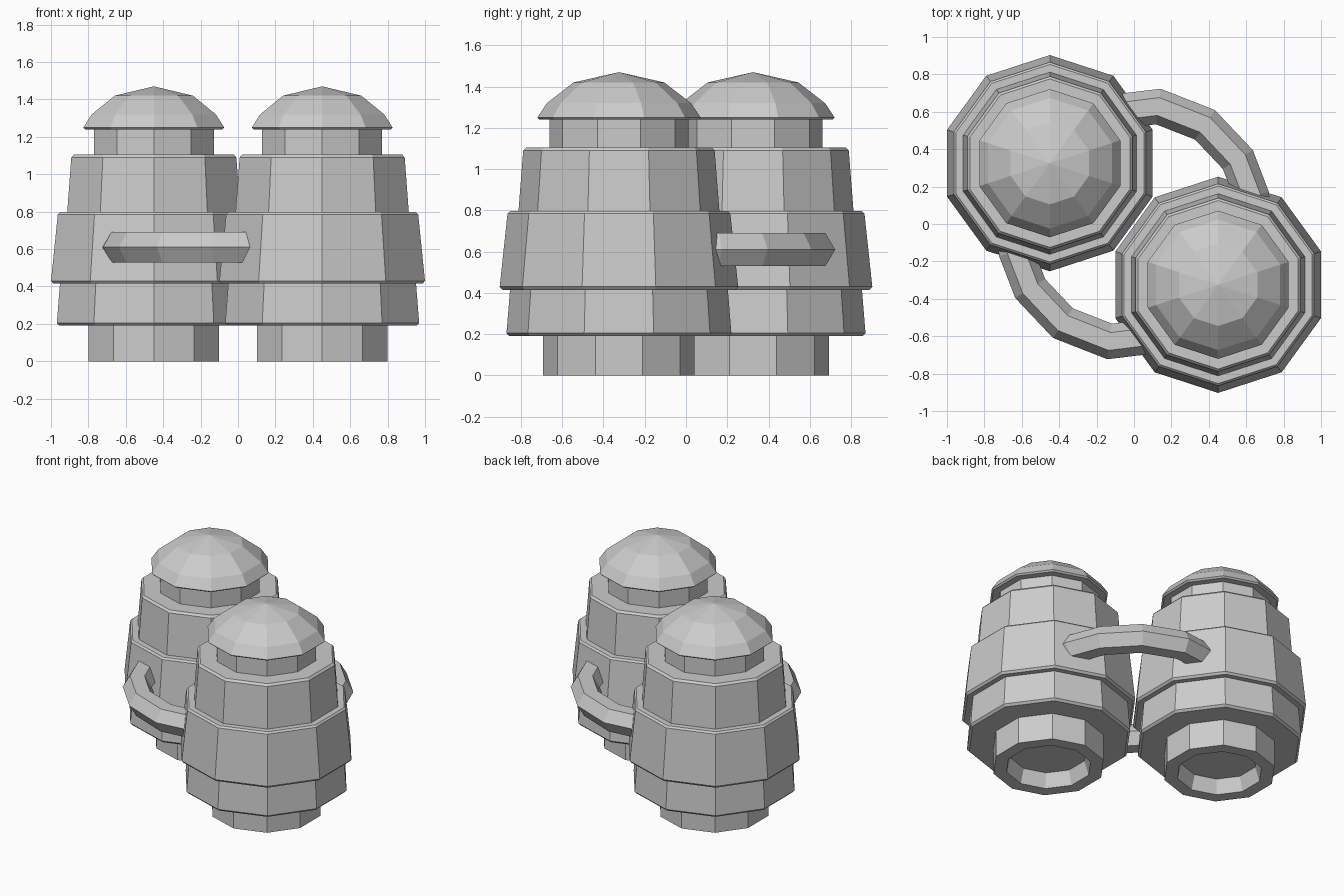
import bpy, bmesh, math
from mathutils import Vector

cube = bpy.data.objects.get("Cube")
if cube:
    bpy.data.objects.remove(cube, do_unlink=True)

grey = bpy.data.materials.new("plain grey")
grey.use_nodes = True
colour = (0.6, 0.6, 0.6, 1)
grey.diffuse_color = colour
grey.node_tree.nodes["Principled BSDF"].inputs["Base Color"].default_value = colour

SIDES = 10


def finish(name, bm):
    bmesh.ops.remove_doubles(bm, verts=bm.verts, dist=1e-5)
    bmesh.ops.recalc_face_normals(bm, faces=bm.faces)
    mesh = bpy.data.meshes.new(name)
    bm.to_mesh(mesh)
    bm.free()
    mesh.materials.append(grey)
    obj = bpy.data.objects.new(name, mesh)
    bpy.context.collection.objects.link(obj)
    return obj


def skin(bm, rings):
    """Join neighbouring rings of vertices with quads."""
    for a, b in zip(rings, rings[1:]):
        for i in range(len(a)):
            j = (i + 1) % len(a)
            bm.faces.new((a[i], a[j], b[j], b[i]))


def lathe(name, profile, centre):
    """Turn (radius, height) points into a ten-sided solid."""
    bm = bmesh.new()
    rings = []
    for r, z in profile:
        ring = []
        for i in range(SIDES):
            a = math.pi / 2 + math.tau * i / SIDES
            ring.append(bm.verts.new((r * math.cos(a), r * math.sin(a), z)))
        rings.append(ring)
    skin(bm, rings)
    obj = finish(name, bm)
    obj.location = (*centre, 0)


def tube(name, path, radius, sign):
    """Six-sided bar along a level path, with mitred corners."""
    bm = bmesh.new()
    pts = [Vector((x * sign, y * sign, 0.61)) for x, y in path]
    rings = []
    for i, p in enumerate(pts):
        before = (p - pts[max(i - 1, 0)]).normalized()
        after = (pts[min(i + 1, len(pts) - 1)] - p).normalized()
        along = (before + after).normalized()
        across = along.cross(Vector((0, 0, 1)))
        mitre = 1 / max(along.dot(after), along.dot(before))
        ring = []
        for k in range(6):
            a = math.tau * k / 6
            offset = across * math.cos(a) * mitre + Vector((0, 0, math.sin(a)))
            ring.append(bm.verts.new(p + offset * radius))
        rings.append(ring)
    skin(bm, rings)
    bm.faces.new(rings[0])
    bm.faces.new(rings[-1])
    finish(name, bm)


# Recessed foot, three stepped tiers, neck and domed cap
barrel = [
    (0, 0.10), (0.25, 0.10), (0.265, 0.05), (0.28, 0), (0.367, 0), (0.367, 0.19),
    (0.53, 0.19), (0.545, 0.205), (0.528, 0.415),
    (0.565, 0.415), (0.578, 0.43), (0.54, 0.785), (0.528, 0.797),
    (0.487, 0.797), (0.464, 1.09), (0.45, 1.105),
    (0.337, 1.105), (0.337, 1.24),
    (0.385, 1.24), (0.396, 1.25), (0.349, 1.32), (0.22, 1.42), (0, 1.47),
]
# Curved bar from one barrel to the other
handle = [(-0.1, 0.6), (0.13, 0.628), (0.38, 0.53), (0.555, 0.345), (0.63, 0.15), (0.64, 0.05)]

for side, sign in (("left", 1), ("right", -1)):
    lathe(side + "_barrel", barrel, (0.45 * sign, -0.325 * sign))
for side, sign in (("back", 1), ("front", -1)):
    tube(side + "_handle", handle, 0.093, sign)
